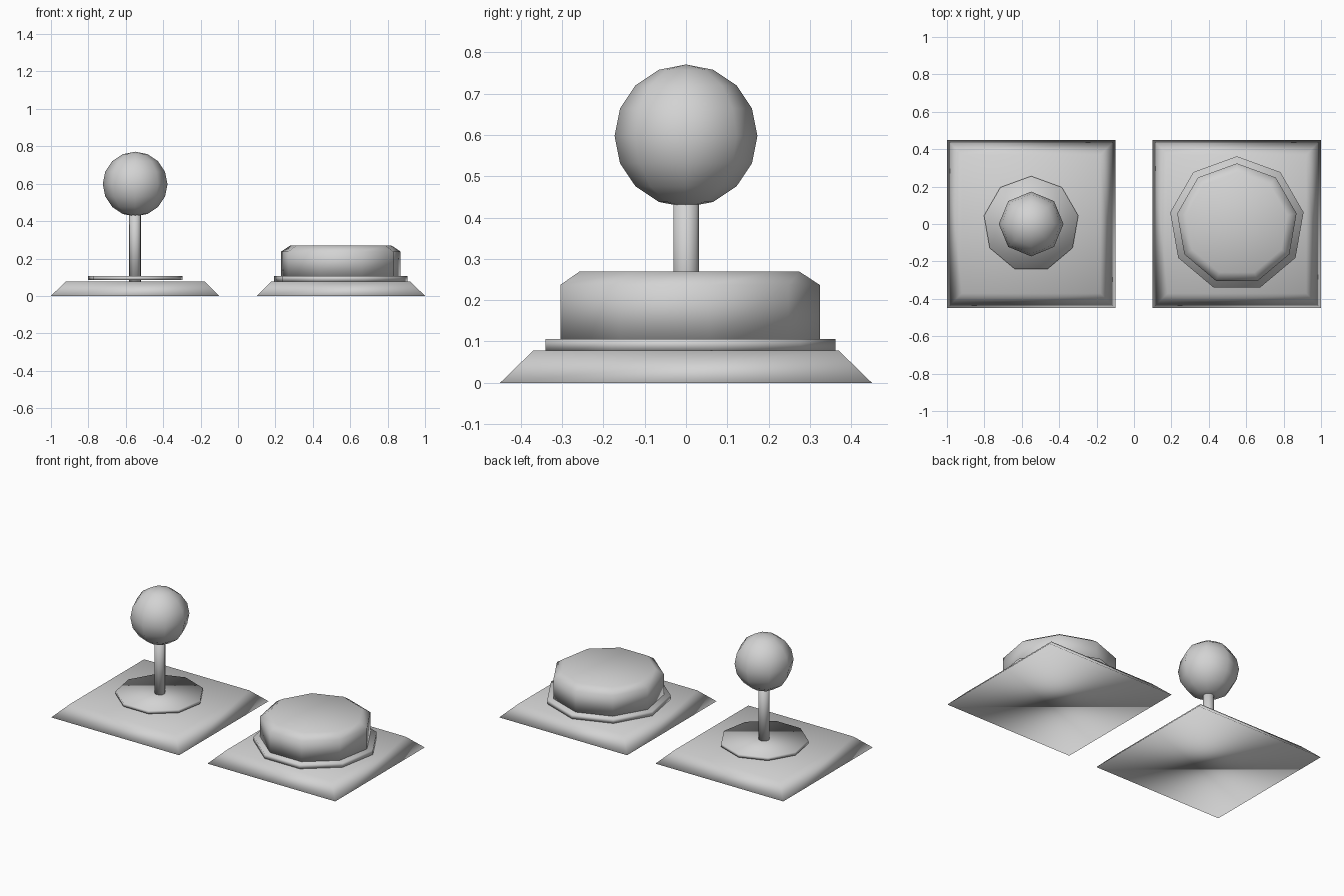
import bpy, bmesh, math

if "Cube" in bpy.data.objects:
    bpy.data.objects.remove(bpy.data.objects["Cube"])

grey = bpy.data.materials.new("light_grey")
grey.diffuse_color = (0.65, 0.65, 0.65, 1)
grey.use_nodes = True
grey.node_tree.nodes["Principled BSDF"].inputs["Base Color"].default_value = grey.diffuse_color


def finish(name, bm, x):
    """Turn a bmesh into a softly shaded grey object standing at x."""
    bmesh.ops.recalc_face_normals(bm, faces=bm.faces[:])
    for f in bm.faces:
        f.smooth = True
    mesh = bpy.data.meshes.new(name)
    bm.to_mesh(mesh)
    bm.free()
    mesh.materials.append(grey)
    ob = bpy.data.objects.new(name, mesh)
    ob.location.x = x
    bpy.context.collection.objects.link(ob)
    return ob


def stack(name, x, sides, profile, start=math.pi / 2):
    """Solid made of regular polygon rings (radius, z), capped at both ends."""
    bm = bmesh.new()
    rings = []
    for r, z in profile:
        angles = [start + 2 * math.pi * i / sides for i in range(sides)]
        rings.append([bm.verts.new((r * math.cos(a), r * math.sin(a), z)) for a in angles])
    for low, high in zip(rings, rings[1:]):
        for i in range(sides):
            j = (i + 1) % sides
            bm.faces.new((low[i], low[j], high[j], high[i]))
    bm.faces.new(rings[0][::-1])
    bm.faces.new(rings[-1])
    return finish(name, bm, x)


STICK_X, BUTTON_X = -0.55, 0.55
DIAG = math.sqrt(2)

# Two square plates with sloped sides
for name, x in (("stick_base", STICK_X), ("button_base", BUTTON_X)):
    stack(name, x, 4, [(0.45 * DIAG, 0), (0.37 * DIAG, 0.078)], math.pi / 4)

# Joystick: collar, shaft and ball
stack("stick_collar", STICK_X, 9, [(0.256, 0.086), (0.256, 0.106)])
stack("stick_shaft", STICK_X, 9, [(0.032, 0.076), (0.032, 0.5)])
bm = bmesh.new()
bmesh.ops.create_uvsphere(bm, u_segments=8, v_segments=8, radius=0.173)
bmesh.ops.translate(bm, verts=bm.verts[:], vec=(0, 0, 0.598))
finish("stick_ball", bm, STICK_X)

# Push button: collar and cap with a chamfered top edge
stack("button_collar", BUTTON_X, 9, [(0.362, 0.078), (0.362, 0.106)])
stack("button_cap", BUTTON_X, 9, [(0.324, 0.104), (0.324, 0.237), (0.275, 0.269)])
